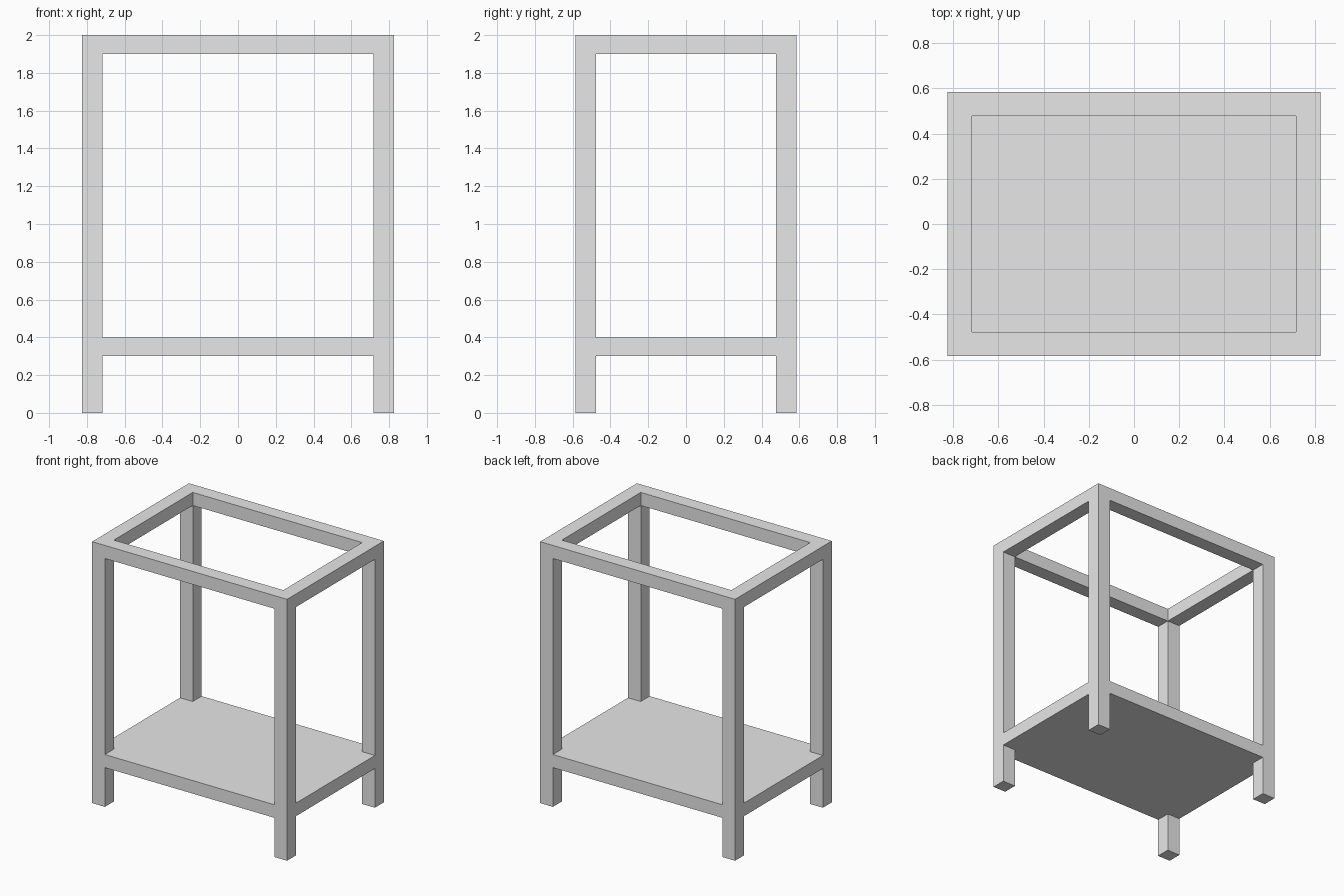
import bpy, bmesh

cube = bpy.data.objects.get("Cube")
if cube:
    bpy.data.objects.remove(cube, do_unlink=True)

# Overall half sizes, bar width and heights
HX, HY, BAR = 0.825, 0.585, 0.108
IX, IY = HX - BAR, HY - BAR
FRAME_Z, TOP_Z = 1.9, 2.0
SHELF_LOW, SHELF_HIGH = 0.3, 0.4

grey = bpy.data.materials.new("plain_grey")
grey.diffuse_color = (0.8, 0.8, 0.8, 1)
grey.use_nodes = True
grey.node_tree.nodes["Principled BSDF"].inputs["Base Color"].default_value = (0.8, 0.8, 0.8, 1)


def prism(name, outline, z0, z1):
    """Extrude a flat outline from z0 up to z1."""
    bm = bmesh.new()
    base = bm.faces.new([bm.verts.new((x, y, z0)) for x, y in outline])
    ext = bmesh.ops.extrude_face_region(bm, geom=[base], use_keep_orig=True)
    top = [g for g in ext["geom"] if isinstance(g, bmesh.types.BMVert)]
    bmesh.ops.translate(bm, verts=top, vec=(0, 0, z1 - z0))
    bmesh.ops.recalc_face_normals(bm, faces=bm.faces)
    mesh = bpy.data.meshes.new(name)
    bm.to_mesh(mesh)
    bm.free()
    mesh.materials.append(grey)
    obj = bpy.data.objects.new(name, mesh)
    bpy.context.collection.objects.link(obj)
    return obj


def box(name, x0, x1, y0, y1, z0, z1):
    return prism(name, [(x0, y0), (x1, y0), (x1, y1), (x0, y1)], z0, z1)


# Four square legs
for sx, side in ((1, "left"), (-1, "right")):
    for sy, end in ((-1, "front"), (1, "back")):
        xs, ys = sorted((sx * IX, sx * HX)), sorted((sy * IY, sy * HY))
        box(f"{end}_{side}_leg", *xs, *ys, 0, FRAME_Z)

# Mitred bars of the open top frame
for s, end in ((-1, "front"), (1, "back")):
    prism(f"{end}_top_bar", [(-HX, s * HY), (HX, s * HY), (IX, s * IY), (-IX, s * IY)],
          FRAME_Z, TOP_Z)
for s, side in ((1, "left"), (-1, "right")):
    prism(f"{side}_top_bar", [(s * HX, -HY), (s * HX, HY), (s * IX, IY), (s * IX, -IY)],
          FRAME_Z, TOP_Z)

# Lower shelf, flush with the front and back of the legs
box("shelf", -IX, IX, -HY, HY, SHELF_LOW, SHELF_HIGH)

# Side rails between the legs, flush with the outer sides
for s, side in ((1, "left"), (-1, "right")):
    box(f"{side}_shelf_rail", *sorted((s * IX, s * HX)), -IY, IY, SHELF_LOW, SHELF_HIGH)
